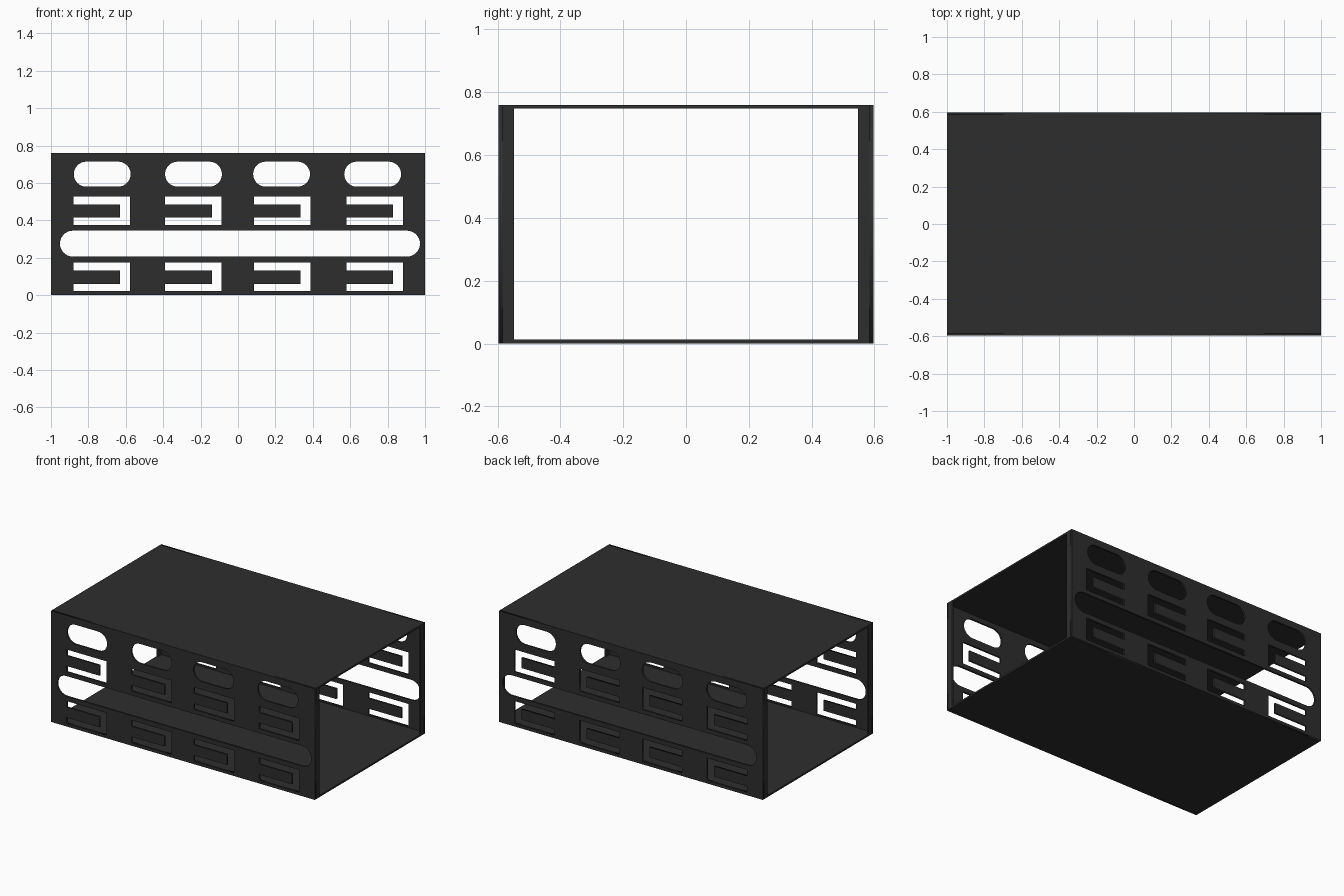
import bpy
from math import cos, sin, pi

if "Cube" in bpy.data.objects:
    bpy.data.objects.remove(bpy.data.objects["Cube"])

L, D, H = 1.0, 0.597, 0.76      # half length, half depth, height
T = 0.012                       # sheet thickness
LIP = 0.049                     # depth of the folded end lips

# Single dark sheet-metal colour
metal = bpy.data.materials.new("charcoal_metal")
metal.use_nodes = True
color = (0.027, 0.027, 0.027, 1)
metal.diffuse_color = color
metal.node_tree.nodes["Principled BSDF"].inputs["Base Color"].default_value = color


def box(name, x0, x1, y0, y1, z0, z1):
    bpy.ops.mesh.primitive_cube_add(size=1, location=((x0 + x1) / 2, (y0 + y1) / 2, (z0 + z1) / 2))
    ob = bpy.context.object
    ob.name = name
    ob.scale = (x1 - x0, y1 - y0, z1 - z0)
    bpy.ops.object.transform_apply(location=False, rotation=False, scale=True)
    ob.data.materials.append(metal)


def pill(x0, x1, z0, z1, steps=16):
    """Outline of a slot with round ends."""
    r, zc = (z1 - z0) / 2, (z0 + z1) / 2
    arc = [-pi / 2 + pi * i / steps for i in range(steps + 1)]
    return ([(x1 - r + r * cos(a), zc + r * sin(a)) for a in arc]
            + [(x0 + r - r * cos(a), zc - r * sin(a)) for a in arc])


def bracket(xc, z0, z1):
    """Outline of a square C-shaped slot that opens towards -x."""
    x0, x1 = xc - 0.151, xc + 0.151
    xt, low, high = x1 - 0.053, z0 + 0.04, z1 - 0.042
    return [(x0, z0), (x1, z0), (x1, z1), (x0, z1),
            (x0, high), (xt, high), (xt, low), (x0, low)]


# Outlines of the side panel: border, long slot, pill holes, bracket slots
outlines = [[(-L, 0), (L, 0), (L, H), (-L, H)], pill(-0.952, 0.973, 0.206, 0.345)]
for xc in (-0.726, -0.238, 0.233, 0.72):
    outlines.append(pill(xc - 0.152, xc + 0.152, 0.58, 0.714))
for xc in (-0.729, -0.238, 0.236, 0.73):
    outlines.append(bracket(xc, 0.374, 0.527))
    outlines.append(bracket(xc, 0.021, 0.174))


def side_panel(name, y):
    cu = bpy.data.curves.new(name, "CURVE")
    cu.dimensions = "2D"
    cu.fill_mode = "BOTH"
    cu.extrude = T / 2
    for pts in outlines:
        sp = cu.splines.new("POLY")
        sp.points.add(len(pts) - 1)
        for p, (x, z) in zip(sp.points, pts):
            p.co = (x, z, 0, 1)
        sp.use_cyclic_u = True
    ob = bpy.data.objects.new(name, cu)
    bpy.context.collection.objects.link(ob)
    ob.location = (0, y, 0)
    ob.rotation_euler = (pi / 2, 0, 0)
    bpy.ops.object.select_all(action="DESELECT")
    ob.select_set(True)
    bpy.context.view_layer.objects.active = ob
    bpy.ops.object.convert(target="MESH")
    ob = bpy.context.object
    ob.data.materials.clear()
    ob.data.materials.append(metal)


# Front and back panels with lips folded inward at the open ends
for label, s in (("front", -1), ("back", 1)):
    side_panel(label + "_panel", s * (D - T / 2))
    y0, y1 = sorted((s * (D - T), s * (D - LIP)))
    box(label + "_left_lip", L - T, L, y0, y1, T, H - T)
    box(label + "_right_lip", -L, -L + T, y0, y1, T, H - T)

# Top and bottom sheets between the panels
box("bottom_sheet", -L, L, -D + T, D - T, 0, T)
box("top_sheet", -L, L, -D + T, D - T, H - T, H)
